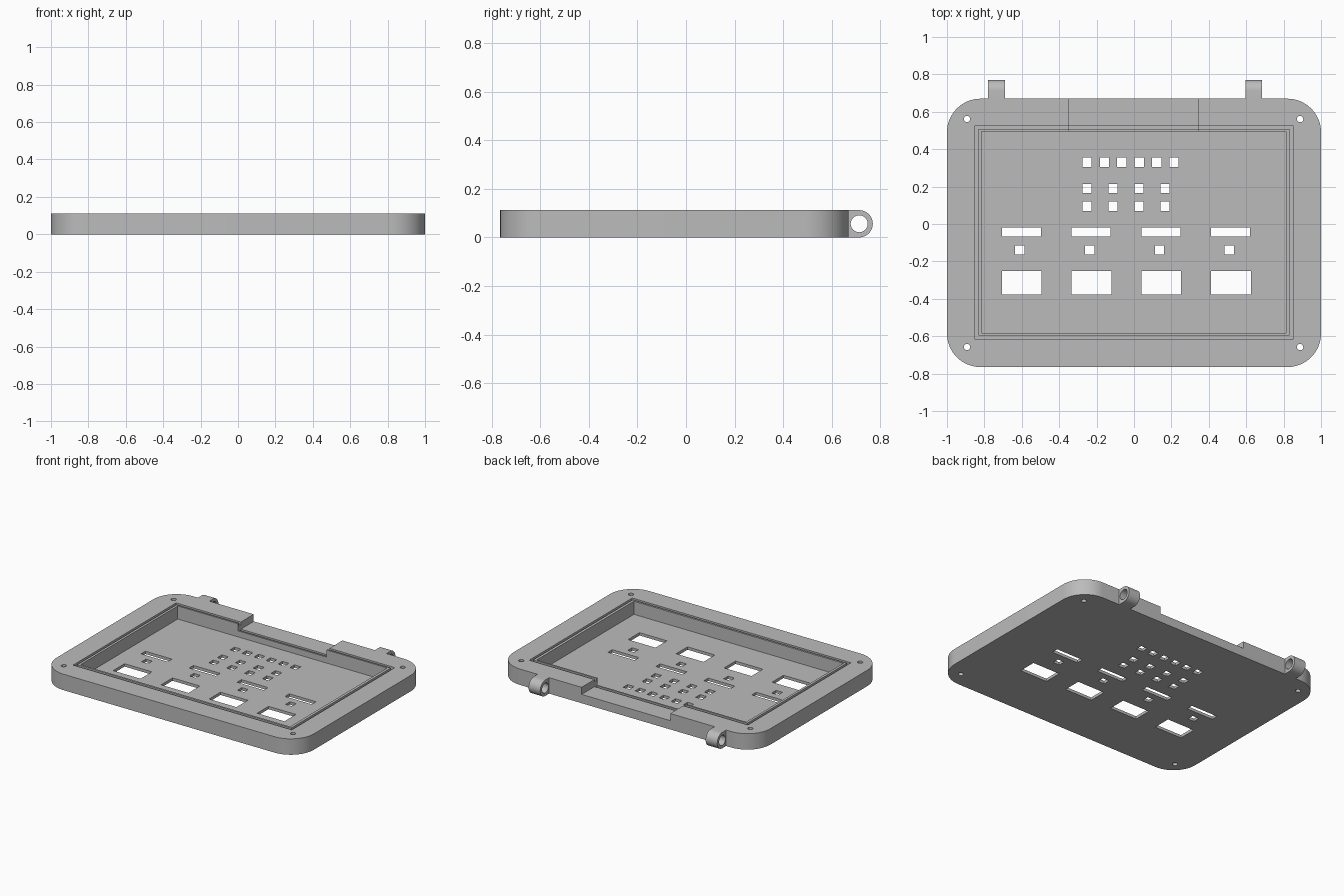
import bpy, bmesh, math
from mathutils import Matrix, Vector

if "Cube" in bpy.data.objects:
    bpy.data.objects.remove(bpy.data.objects["Cube"])

HEIGHT, FLOOR = 0.112, 0.02

grey = bpy.data.materials.new("plain grey")
grey.use_nodes = True
grey.diffuse_color = (0.5, 0.5, 0.5, 1)
grey.node_tree.nodes["Principled BSDF"].inputs["Base Color"].default_value = (0.5, 0.5, 0.5, 1)


def make_object(name, bm):
    bmesh.ops.recalc_face_normals(bm, faces=bm.faces)
    mesh = bpy.data.meshes.new(name)
    bm.to_mesh(mesh)
    bm.free()
    mesh.materials.append(grey)
    obj = bpy.data.objects.new(name, mesh)
    bpy.context.collection.objects.link(obj)
    return obj


def add_box(bm, x0, x1, y0, y1, z0, z1):
    centre = Vector((x0 + x1, y0 + y1, z0 + z1)) / 2
    scale = Matrix.Diagonal((x1 - x0, y1 - y0, z1 - z0, 1))
    bmesh.ops.create_cube(bm, size=1, matrix=Matrix.Translation(centre) @ scale)


def add_cylinder(bm, centre, radius, depth, axis="Z"):
    turn = Matrix.Rotation(math.pi / 2, 4, "Y") if axis == "X" else Matrix()
    bmesh.ops.create_cone(bm, cap_ends=True, segments=32, radius1=radius, radius2=radius,
                          depth=depth, matrix=Matrix.Translation(centre) @ turn)


def extrude_profile(points, vector):
    bm = bmesh.new()
    face = bm.faces.new([bm.verts.new(p) for p in points])
    extruded = bmesh.ops.extrude_face_region(bm, geom=[face])["geom"]
    verts = [g for g in extruded if isinstance(g, bmesh.types.BMVert)]
    bmesh.ops.translate(bm, verts=verts, vec=vector)
    return bm


def cut(target, bm):
    cutter = make_object("cutter", bm)
    cutter.hide_render = True
    mod = target.modifiers.new("cut", "BOOLEAN")
    mod.operation, mod.solver, mod.object = "DIFFERENCE", "EXACT", cutter
    bpy.context.view_layer.objects.active = target
    bpy.ops.object.modifier_apply(modifier=mod.name)
    bpy.data.objects.remove(cutter)


def cut_boxes(target, *boxes):
    bm = bmesh.new()
    for box in boxes:
        add_box(bm, *box)
    cut(target, bm)


def smooth(obj):
    bpy.ops.object.select_all(action="DESELECT")
    obj.select_set(True)
    bpy.context.view_layer.objects.active = obj
    bpy.ops.object.shade_smooth_by_angle(angle=math.radians(30))


# Tray with rounded corners
RADIUS, SEGMENTS = 0.18, 16
corners = [(1, 0.67), (-1, 0.67), (-1, -0.765), (1, -0.765)]
outline = []
for i, (x, y) in enumerate(corners):
    cx = x - math.copysign(RADIUS, x)
    cy = y - math.copysign(RADIUS, y)
    for s in range(SEGMENTS + 1):
        a = (i + s / SEGMENTS) * math.pi / 2
        outline.append((cx + RADIUS * math.cos(a), cy + RADIUS * math.sin(a), 0))
tray = make_object("tray", extrude_profile(outline, (0, 0, HEIGHT)))

# Cavity, and cable notch in the rear wall
NOTCH = 0.062
cut_boxes(tray, (-0.815, 0.813, -0.583, 0.495, FLOOR, 0.3))
cut_boxes(tray, (-0.347, 0.342, 0.45, 0.8, NOTCH, 0.3))

# Sealing groove around the cavity, dipping through the notch
bottom = HEIGHT - 0.02
cut_boxes(tray, (-0.85, 0.85, 0.507, 0.527, bottom, 0.3),
          (-0.85, 0.85, -0.617, -0.597, bottom, 0.3))
cut_boxes(tray, (-0.85, -0.832, -0.617, 0.527, bottom, 0.3),
          (0.832, 0.85, -0.617, 0.527, bottom, 0.3))
cut_boxes(tray, (-0.347, 0.342, 0.507, 0.527, NOTCH - 0.02, 0.3))

# Floor openings as centre and size
openings = [(-0.251 + 0.093 * i, 0.331, 0.05, 0.05) for i in range(6)]
for i in range(4):
    for y in (0.19, 0.094):
        openings.append((-0.251 + 0.139 * i, y, 0.05, 0.05))
    shift = 0.373 * i
    openings += [(-0.602 + shift, -0.044, 0.208, 0.048),
                 (-0.61 + shift, -0.14, 0.05, 0.048),
                 (-0.6 + shift, -0.314, 0.213, 0.127)]
cut_boxes(tray, *[(x - w / 2, x + w / 2, y - d / 2, y + d / 2, -0.1, 0.06)
                  for x, y, w, d in openings])

# Corner screw holes
holes = bmesh.new()
for x in (-0.893, 0.888):
    for y in (-0.658, 0.561):
        add_cylinder(holes, (x, y, 0.05), 0.017, 0.4)
cut(tray, holes)
smooth(tray)

# Hinge knuckles on the rear wall
MID, HINGE_Y = HEIGHT / 2, 0.713
for name, x in (("right_hinge", -0.781), ("left_hinge", 0.595)):
    profile = [(x, 0.665, 0)]
    for s in range(25):
        a = -math.pi / 2 + math.pi * s / 24
        profile.append((x, HINGE_Y + MID * math.cos(a), MID + MID * math.sin(a)))
    profile.append((x, 0.665, HEIGHT))
    hinge = make_object(name, extrude_profile(profile, (0.09, 0, 0)))
    bore = bmesh.new()
    add_cylinder(bore, (x + 0.045, HINGE_Y, MID), 0.035, 0.3, "X")
    cut(hinge, bore)
    smooth(hinge)
